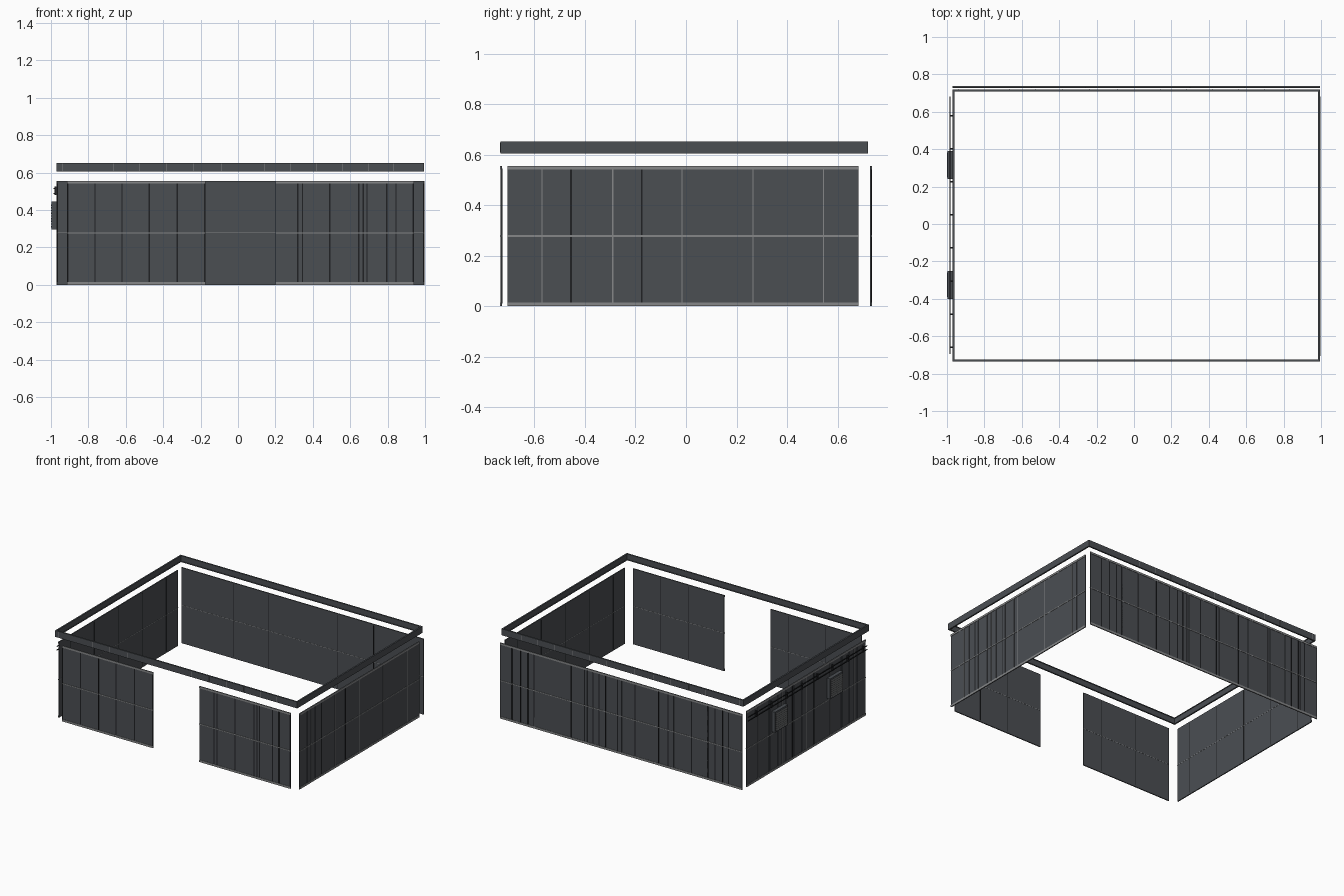
import bpy, bmesh

if "Cube" in bpy.data.objects:
    bpy.data.objects.remove(bpy.data.objects["Cube"])

# Materials
def material(name, rgb):
    m = bpy.data.materials.new(name)
    m.diffuse_color = (*rgb, 1)
    m.use_nodes = True
    m.node_tree.nodes["Principled BSDF"].inputs["Base Color"].default_value = m.diffuse_color
    return m

MATS = [material("charcoal_panel", (0.070, 0.077, 0.086)),
        material("grey_trim", (0.24, 0.245, 0.25)),
        material("black_seam", (0.014, 0.015, 0.017))]
BODY, TRIM, DARK = range(3)
TOP = 0.555


class Part:
    """Collects boxes given as ranges along a wall, outwards from it, and up."""

    def __init__(self, name, axis, plane, out):
        self.name, self.axis, self.plane, self.out = name, axis, plane, out
        self.bm = bmesh.new()

    def box(self, u, d, z, mat=BODY):
        d0, d1 = sorted(self.plane + self.out * k for k in d)
        xr, yr = (u, (d0, d1)) if self.axis == "x" else ((d0, d1), u)
        verts = bmesh.ops.create_cube(self.bm, size=1)["verts"]
        for v in verts:
            v.co = [r[0] if c < 0 else r[1] for c, r in zip(v.co, (xr, yr, z))]
        for f in {f for v in verts for f in v.link_faces}:
            f.material_index = mat

    def finish(self):
        me = bpy.data.meshes.new(self.name)
        self.bm.to_mesh(me)
        self.bm.free()
        for m in MATS:
            me.materials.append(m)
        ob = bpy.data.objects.new(self.name, me)
        bpy.context.collection.objects.link(ob)


def wall(name, axis, plane, out, a, b, dark=(), light=(), ribs=(), inner=()):
    """Sheet wall with rails, a middle seam and upright strips."""
    p = Part(name, axis, plane, out)
    p.box((a, b), (-0.003, 0.002), (0, TOP))
    # rails along top, bottom and middle
    for z0, z1 in ((0, 0.015), (TOP - 0.014, TOP), (0.275, 0.281)):
        p.box((a, b), (0.002, 0.0045), (z0, z1), TRIM)
    p.box((a, b), (-0.004, -0.003), (0.277, 0.280), TRIM)
    # outer upright strips
    for group, w, mat in ((dark, 0.0035, DARK), (light, 0.002, TRIM), (ribs, 0.006, BODY)):
        for u in group:
            for z in ((0.015, 0.275), (0.281, TOP - 0.014)):
                p.box((u - w, u + w), (0.002, 0.0042), z, mat)
    # inner panel joints
    for u in inner:
        p.box((u - 0.002, u + 0.002), (-0.004, -0.003), (0.01, TOP - 0.01), DARK)
    p.finish()


def steps(a, b, n):
    return [a + (b - a) * i / n for i in range(1, n)]


# Front walls either side of the opening
wall("front_left_wall", "x", -0.731, -1, -0.915, -0.175,
     dark=(-0.911, -0.765, -0.62, -0.475, -0.325, -0.179), inner=(-0.62, -0.325))
wall("front_right_wall", "x", -0.731, -1, 0.2, 0.94,
     dark=(0.32, 0.345, 0.49, 0.645, 0.67, 0.69, 0.795, 0.845, 0.936), inner=(0.49, 0.72))

# Back wall
wall("back_wall", "x", 0.732, 1, -0.97, 0.995,
     dark=(-0.86, -0.81, -0.75, -0.69, -0.56, -0.37, -0.29, -0.1, 0.04,
           0.14, 0.19, 0.24, 0.31, 0.42, 0.72, 0.77, 0.83, 0.9),
     ribs=steps(-0.97, 0.995, 14), inner=(-0.55, -0.26, 0.3, 0.59))

# Side walls
SEAMS = (-0.57, -0.29, -0.015, 0.265, 0.545)
wall("right_wall", "y", 0.992, 1, -0.706, 0.682, dark=(-0.455, -0.175),
     light=SEAMS, ribs=steps(-0.706, 0.682, 15), inner=SEAMS)
wall("left_wall", "y", -0.966, -1, -0.7, 0.682, dark=(-0.43, -0.1, 0.15, 0.43),
     light=SEAMS, ribs=steps(-0.7, 0.682, 15), inner=SEAMS)

# Floating roof edge band
Z = (0.605, 0.652)
JOINTS = (-0.94, -0.665, -0.525, -0.38, -0.24, -0.09, 0.14, 0.28, 0.42, 0.56, 0.7, 0.83)
for name, axis, plane, out, a, b in (
        ("front_band", "x", -0.735, -1, -0.97, 0.995),
        ("back_band", "x", 0.72, 1, -0.97, 0.995),
        ("left_band", "y", -0.97, -1, -0.735, 0.72),
        ("right_band", "y", 0.995, 1, -0.735, 0.72)):
    p = Part(name, axis, plane, out)
    p.box((a, b), (-0.007, 0), Z)
    # inner lips along both edges
    for z0 in (Z[0], Z[1] - 0.005):
        p.box((a + 0.007, b - 0.007), (-0.011, -0.007), (z0, z0 + 0.005))
    if axis == "x":
        for u in JOINTS:
            p.box((u - 0.0015, u + 0.0015), (0, 0.001), (Z[0] + 0.004, Z[1] - 0.004), TRIM)
    p.finish()

# Two pipes on clips along the left wall
p = Part("wall_pipes", "y", -0.97, -1)
for z in (0.489, 0.516):
    p.box((-0.695, 0.682), (0.011, 0.016), (z - 0.0025, z + 0.0025), DARK)
for i in range(8):
    y = 0.58 - 0.177 * i
    p.box((y - 0.004, y + 0.004), (0, 0.012), (0.48, 0.525), DARK)
p.finish()

# Louvred vent units on the left wall
for name, y in (("rear_vent", 0.315), ("front_vent", -0.325)):
    p = Part(name, "y", -0.97, -1)
    p.box((y - 0.075, y + 0.075), (0, 0.026), (0.295, 0.445), BODY)
    for i in range(9):
        z = 0.307 + 0.0145 * i
        p.box((y - 0.066, y + 0.066), (0.026, 0.03), (z, z + 0.007), TRIM)
    p.finish()
